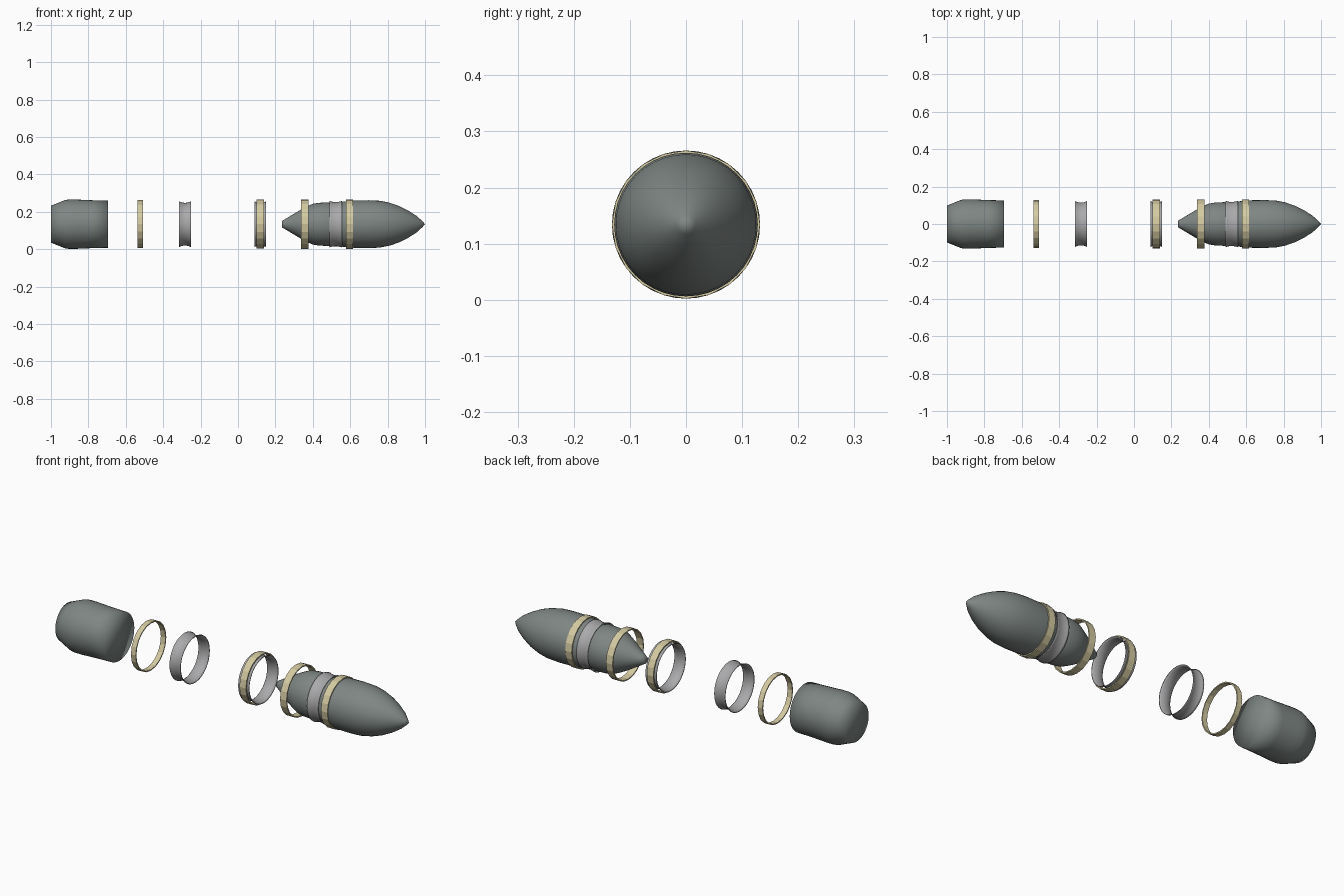
import bpy, bmesh, math

cube = bpy.data.objects.get("Cube")
if cube:
    bpy.data.objects.remove(cube, do_unlink=True)

AXIS_Z = 0.134


def material(name, color):
    m = bpy.data.materials.new(name)
    m.use_nodes = True
    m.diffuse_color = color
    m.node_tree.nodes["Principled BSDF"].inputs["Base Color"].default_value = color
    return m


body_grey = material("dark green grey", (0.21, 0.24, 0.23, 1))
ring_grey = material("light grey", (0.40, 0.40, 0.41, 1))
band_tan = material("pale tan", (0.66, 0.59, 0.36, 1))


def lathe(name, profile, sides, mat, smooth, closed=False):
    """Revolve (x, radius) points about the long axis."""
    bm = bmesh.new()
    loops = []
    for x, r in profile:
        if r == 0:
            loops.append([bm.verts.new((x, 0, AXIS_Z))] * sides)
            continue
        loops.append([bm.verts.new((x, r * math.sin(2 * math.pi * i / sides),
                                    AXIS_Z + r * math.cos(2 * math.pi * i / sides)))
                      for i in range(sides)])
    pairs = list(zip(loops, loops[1:]))
    if closed:
        pairs.append((loops[-1], loops[0]))
    for a, b in pairs:
        for i in range(sides):
            j = (i + 1) % sides
            corners = list(dict.fromkeys((a[i], a[j], b[j], b[i])))
            bm.faces.new(corners)
    bmesh.ops.recalc_face_normals(bm, faces=bm.faces)
    for f in bm.faces:
        f.smooth = smooth
    mesh = bpy.data.meshes.new(name)
    bm.to_mesh(mesh)
    bm.free()
    mesh.materials.append(mat)
    ob = bpy.data.objects.new(name, mesh)
    bpy.context.collection.objects.link(ob)
    return ob


def band(name, x, width, radius):
    """Thin faceted driving band."""
    a, b, inner = x - width / 2, x + width / 2, radius - 0.006
    lathe(name, [(a, radius), (b, radius), (b, inner), (a, inner)], 20, band_tan, False, True)


def flared_ring(name, x, width, rim=0.123, trough=0.114):
    """Thin ring with a shallow trough between two flared rims."""
    steps = [-1, -0.75, -0.4, 0, 0.4, 0.75, 1]
    outer = [(x + s * width / 2, trough + (rim - trough) * s * s) for s in steps]
    inner = [(px, r - 0.004) for px, r in reversed(outer)]
    lathe(name, outer + inner, 40, ring_grey, True, True)


# Rear body with a tapered base
lathe("rear_body", [(-1, 0), (-1, 0.099), (-0.96, 0.115), (-0.925, 0.129), (-0.905, 0.132),
                    (-0.87, 0.132), (-0.78, 0.128), (-0.695, 0.126), (-0.695, 0)],
      40, body_grey, True)

# Front body: conical tail, waist and pointed nose
lathe("front_body", [(0.235, 0), (0.235, 0.017), (0.25, 0.026), (0.335, 0.077), (0.375, 0.098),
                     (0.40, 0.109), (0.43, 0.114), (0.485, 0.117), (0.50, 0.112), (0.545, 0.112),
                     (0.56, 0.121), (0.63, 0.127), (0.70, 0.128), (0.76, 0.125), (0.81, 0.115),
                     (0.86, 0.098), (0.91, 0.073), (0.955, 0.044), (0.985, 0.017), (1, 0)],
      40, body_grey, True)

# Flared rings
flared_ring("rear_flared_ring", -0.283, 0.064)
flared_ring("middle_flared_ring", 0.119, 0.064)
flared_ring("front_flared_ring", 0.522, 0.066, 0.124, 0.118)

# Bands
band("rear_band", -0.523, 0.028, 0.128)
band("middle_band", 0.119, 0.038, 0.131)
band("tail_band", 0.357, 0.038, 0.132)
band("front_band", 0.596, 0.038, 0.132)
